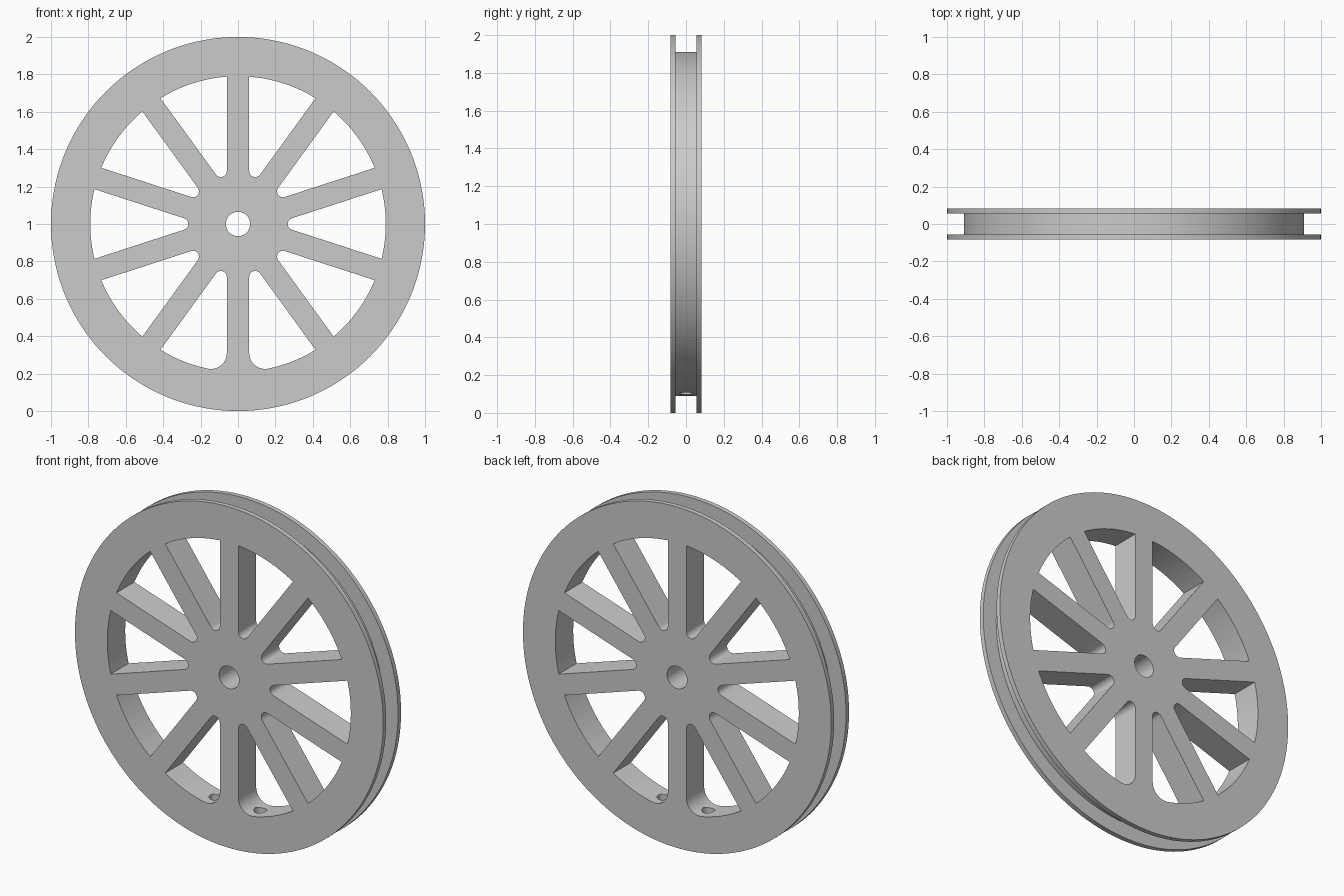
import bpy, bmesh
from math import sin, cos, asin, pi, radians
from mathutils import Vector, Matrix

if "Cube" in bpy.data.objects:
    bpy.data.objects.remove(bpy.data.objects["Cube"])

R_OUT, R_GROOVE, R_RIM, R_AXLE = 1.0, 0.91, 0.79, 0.065
HALF, GROOVE = 0.083, 0.055          # half widths of wheel and groove
SPOKE, TIP_R, FILLET_R = 0.06, 0.032, 0.085
COUNT, SEG = 10, 144
HALF_PITCH = pi / COUNT
CENTRE = Vector((0, 0, 1))

grey = bpy.data.materials.new("light_grey")
grey.use_nodes = True
grey.diffuse_color = (0.6, 0.6, 0.6, 1)
grey.node_tree.nodes["Principled BSDF"].inputs["Base Color"].default_value = (0.6, 0.6, 0.6, 1)


def make_object(name, bm):
    bmesh.ops.recalc_face_normals(bm, faces=bm.faces)
    mesh = bpy.data.meshes.new(name)
    bm.to_mesh(mesh)
    bm.free()
    mesh.materials.append(grey)
    obj = bpy.data.objects.new(name, mesh)
    bpy.context.collection.objects.link(obj)
    return obj


def arc(cx, cy, r, a0, a1, n):
    return [Vector((cx + r * cos(a0 + (a1 - a0) * i / n),
                    cy + r * sin(a0 + (a1 - a0) * i / n))) for i in range(n + 1)]


def window_outline(rounded):
    """Gap between two spokes, pointing along +x; optionally one rounded rim corner."""
    tip = (SPOKE + TIP_R) / sin(HALF_PITCH)
    pts = arc(tip, 0, TIP_R, pi / 2 + HALF_PITCH, 1.5 * pi - HALF_PITCH, 12)
    end = HALF_PITCH - asin(SPOKE / R_RIM)
    start = -end
    if rounded:
        d = R_RIM - FILLET_R
        start = -HALF_PITCH + asin((SPOKE + FILLET_R) / d)
        pts += arc(d * cos(start), d * sin(start), FILLET_R,
                   -HALF_PITCH - pi / 2, start, 14)[:-1]
    return pts + arc(0, 0, R_RIM, start, end, 16)


# Grooved disc with axle hole, turned about the y axis
bm = bmesh.new()
profile = [(R_AXLE, -HALF), (R_OUT, -HALF), (R_OUT, -GROOVE), (R_GROOVE, -GROOVE),
           (R_GROOVE, GROOVE), (R_OUT, GROOVE), (R_OUT, HALF), (R_AXLE, HALF)]
rings = [[bm.verts.new(CENTRE + Vector((r * cos(2 * pi * i / SEG), y, r * sin(2 * pi * i / SEG))))
          for r, y in profile] for i in range(SEG)]
for i in range(SEG):
    a, b = rings[i], rings[(i + 1) % SEG]
    for j in range(len(profile)):
        k = (j + 1) % len(profile)
        bm.faces.new((a[j], a[k], b[k], b[j]))
wheel = make_object("spoked_wheel", bm)

# Window cutters; the two beside the bottom spoke have a rounded corner
bm = bmesh.new()
for n in range(COUNT):
    angle = n * 2 * HALF_PITCH
    right, left = n == COUNT - 2, n == COUNT - 3
    pts = window_outline(right or left)
    if left:
        pts = [Vector((p.x, -p.y)) for p in pts]
    turn = Matrix.Rotation(angle, 2)
    verts = []
    for p in pts:
        q = turn @ p
        verts.append(bm.verts.new(CENTRE + Vector((q.x, -0.2, q.y))))
    face = bm.faces.new(verts)
    new = bmesh.ops.extrude_face_region(bm, geom=[face])["geom"]
    bmesh.ops.translate(bm, vec=(0, 0.4, 0),
                        verts=[v for v in new if isinstance(v, bmesh.types.BMVert)])
windows = make_object("window_cutter", bm)

# Cord holes from the rounded corners down into the groove
bm = bmesh.new()
for side in (-1, 1):
    bmesh.ops.create_cone(bm, cap_ends=True, segments=24, radius1=0.035, radius2=0.035,
                          depth=0.24, matrix=Matrix.Translation((side * 0.145, 0, 0.17)))
holes = make_object("cord_hole_cutter", bm)

# Cut, then discard the cutters
bpy.ops.object.select_all(action='DESELECT')
bpy.context.view_layer.objects.active = wheel
wheel.select_set(True)
for cutter in (windows, holes):
    cutter.hide_render = True
    mod = wheel.modifiers.new("cut", 'BOOLEAN')
    mod.operation = 'DIFFERENCE'
    mod.solver = 'EXACT'
    mod.object = cutter
    bpy.ops.object.modifier_apply(modifier=mod.name)
    bpy.data.objects.remove(cutter)

bpy.ops.object.shade_smooth_by_angle(angle=radians(30))
